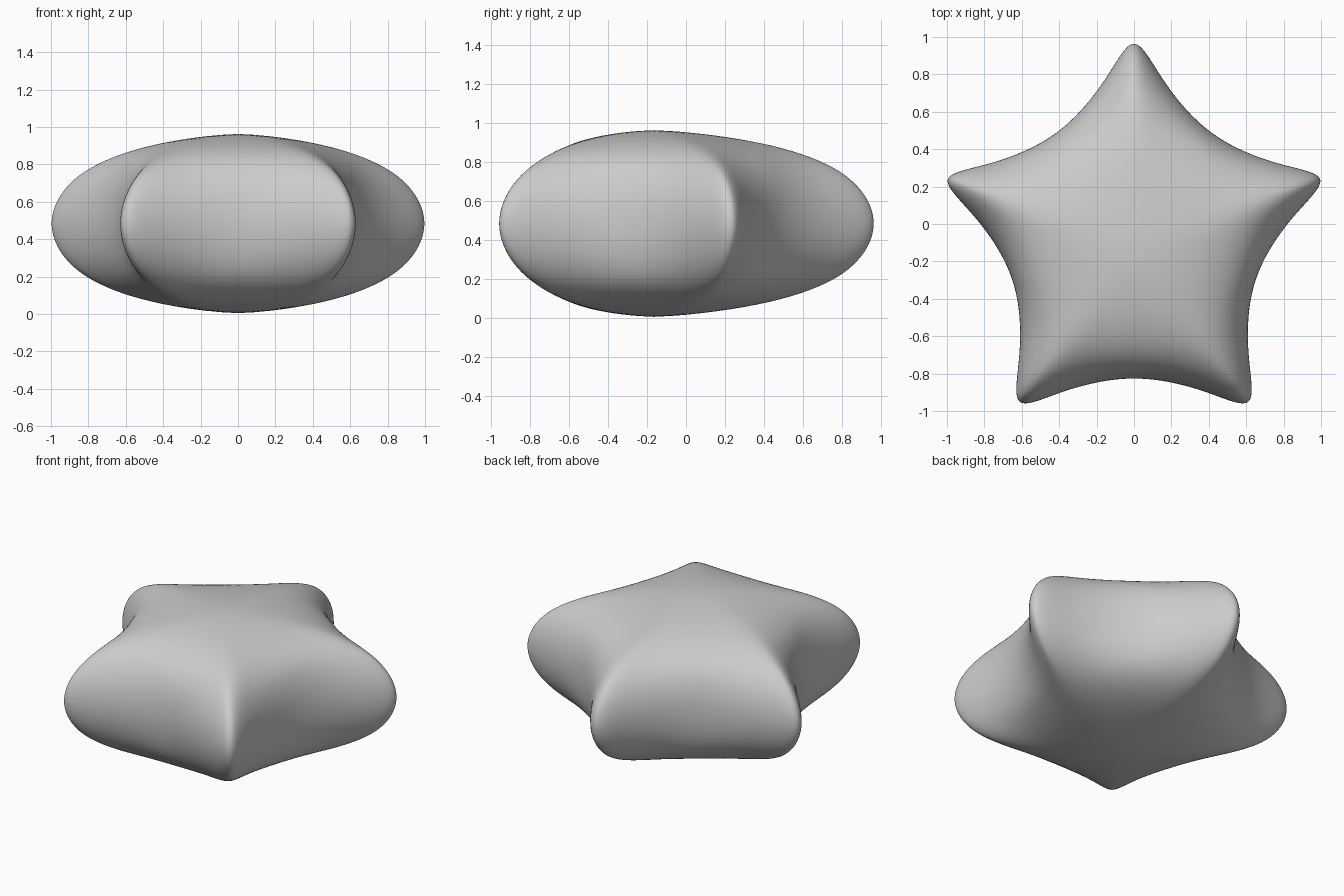
import bpy, bmesh, math

if "Cube" in bpy.data.objects:
    bpy.data.objects.remove(bpy.data.objects["Cube"])

CY, CZ, H = -0.092, 0.484, 0.53          # star centre and half height of the cage
TIP = 1.51                               # cage radius of the five tips
VALLEY = {54: 0.493, 126: 0.493, -18: 0.443, 198: 0.443, -90: 0.527}

# star outline: tips and valleys alternate every 36 degrees
outline = []
for i in range(10):
    deg = -90 + 36 * i
    key = deg if deg in VALLEY else deg - 360
    r = VALLEY.get(key, TIP) if i % 2 == 0 else TIP
    a = math.radians(deg)
    outline.append((r * math.cos(a), CY + r * math.sin(a)))

# star prism cage
bm = bmesh.new()
bottom = [bm.verts.new((x, y, CZ - H)) for x, y in outline]
top = [bm.verts.new((x, y, CZ + H)) for x, y in outline]
bm.faces.new(top)
bm.faces.new(bottom[::-1])
for i in range(10):
    j = (i + 1) % 10
    bm.faces.new((bottom[i], bottom[j], top[j], top[i]))
bm.normal_update()
mesh = bpy.data.meshes.new("puffy_star")
bm.to_mesh(mesh)
bm.free()
star = bpy.data.objects.new("puffy_star", mesh)
bpy.context.collection.objects.link(star)
bpy.context.view_layer.objects.active = star
star.select_set(True)

# first rounding step, then nudge both poles towards the front
first = star.modifiers.new("first_round", 'SUBSURF')
first.levels = first.render_levels = 1
first.use_limit_surface = False
bpy.ops.object.modifier_apply(modifier=first.name)
for v in star.data.vertices:
    if abs(v.co.z - CZ) > 0.9 * H:
        v.co.y -= 0.11

# final smooth surface
rounding = star.modifiers.new("rounding", 'SUBSURF')
rounding.levels = rounding.render_levels = 4
bpy.ops.object.shade_smooth()
